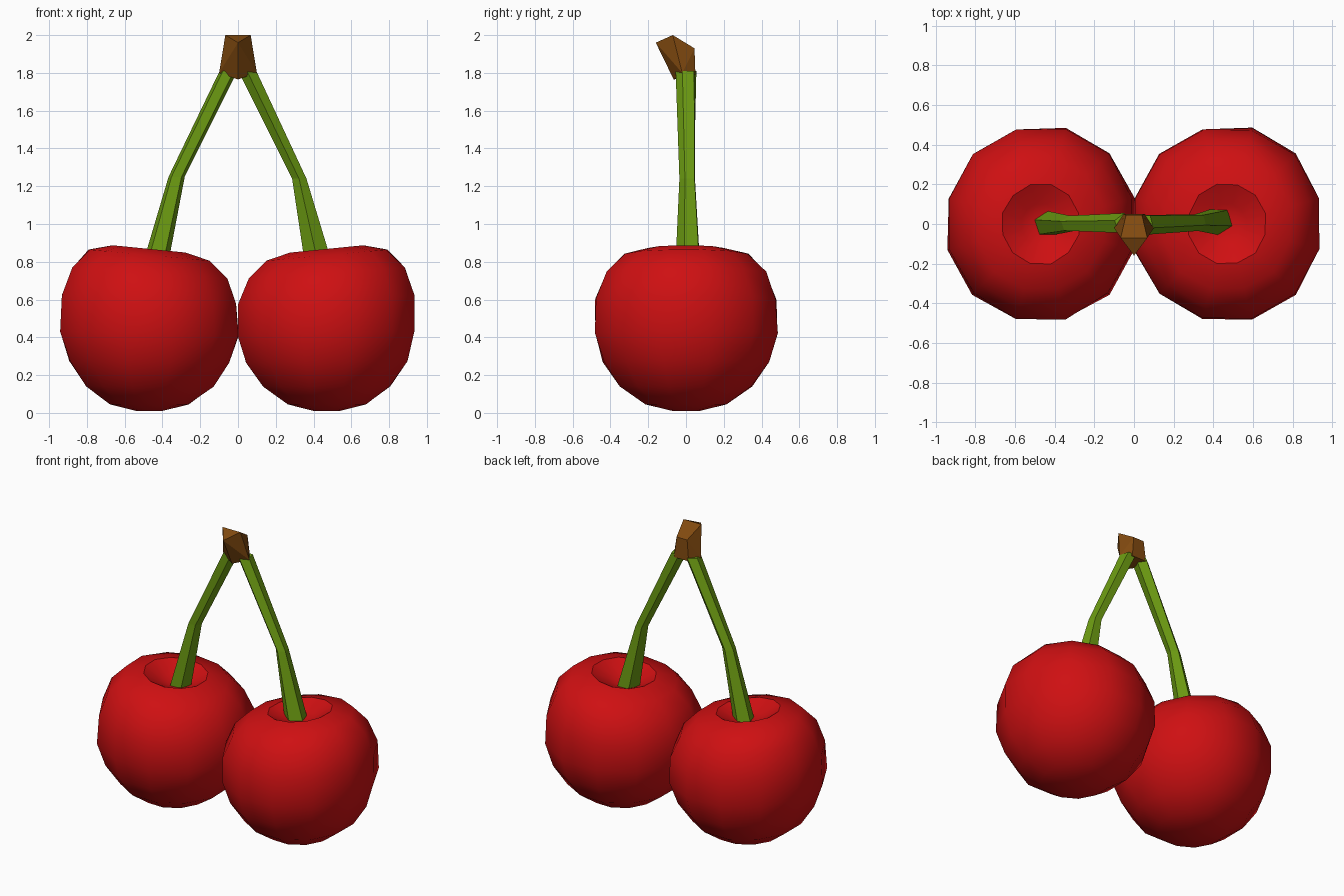
import bpy
import bmesh
import random
from math import cos, sin, tau, radians
from mathutils import Vector

if "Cube" in bpy.data.objects:
    bpy.data.objects.remove(bpy.data.objects["Cube"])

random.seed(4)


def material(name, rgb):
    mat = bpy.data.materials.new(name)
    mat.use_nodes = True
    mat.diffuse_color = (*rgb, 1)
    mat.node_tree.nodes["Principled BSDF"].inputs["Base Color"].default_value = (*rgb, 1)
    return mat


RED = material("cherry red", (0.62, 0.005, 0.006))
GREEN = material("stem green", (0.15, 0.33, 0.006))
BROWN = material("bark brown", (0.22, 0.068, 0.005))


def finish(bm, name, mat, smooth_angle=0):
    bmesh.ops.recalc_face_normals(bm, faces=bm.faces)
    mesh = bpy.data.meshes.new(name)
    bm.to_mesh(mesh)
    bm.free()
    mesh.materials.append(mat)
    obj = bpy.data.objects.new(name, mesh)
    bpy.context.collection.objects.link(obj)
    if smooth_angle:
        bpy.ops.object.select_all(action="DESELECT")
        obj.select_set(True)
        bpy.context.view_layer.objects.active = obj
        bpy.ops.object.shade_smooth_by_angle(angle=radians(smooth_angle))
    return obj


def loft(rings):
    """Closed skin over a list of rings with equal point counts."""
    bm = bmesh.new()
    loops = [[bm.verts.new(p) for p in ring] for ring in rings]
    n = len(loops[0])
    for a, b in zip(loops, loops[1:]):
        for i in range(n):
            j = (i + 1) % n
            bm.faces.new((a[i], a[j], b[j], b[i]))
    bm.faces.new(loops[0])
    bm.faces.new(loops[-1])
    return bm


# Fruit: revolved profile with a dimple, shoulder leaning up on the outer side
PROFILE = [(0.05, 0.80), (0.10, 0.815), (0.20, 0.868), (0.33, 0.835),
           (0.425, 0.74), (0.482, 0.60), (0.486, 0.42), (0.44, 0.27),
           (0.35, 0.14), (0.215, 0.045), (0.07, 0.01)]
SIDES = 12


def cherry(name, side):
    rings = []
    for r, z in PROFILE:
        ring = []
        for i in range(SIDES):
            a = tau * (i + 0.5) / SIDES
            wobble = r * random.uniform(0.985, 1.01)
            out = wobble * cos(a)
            lean = 0.1 * out * (z / 0.87) ** 2
            ring.append((side * (0.47 + out), 1.03 * wobble * sin(a), z + lean))
        rings.append(ring)
    finish(loft(rings), name, RED, 40)


cherry("right_cherry", -1)
cherry("left_cherry", 1)


# Stems: five-sided tubes, bent halfway up; each station is x, y, z, half widths
def stem(name, stations, phase):
    rings = []
    for x, y, z, wx, wy in stations:
        ring = []
        for i in range(5):
            a = tau * i / 5 + phase
            ring.append((x + wx * cos(a), y + wy * sin(a), z))
        rings.append(ring)
    finish(loft(rings), name, GREEN)


stem("right_stem", [(-0.435, 0.0, 0.80, 0.07, 0.065),
                    (-0.325, 0.0, 1.25, 0.045, 0.042),
                    (-0.05, 0.0, 1.81, 0.05, 0.055)], 0.3)
stem("left_stem", [(0.425, 0.015, 0.80, 0.075, 0.07),
                   (0.325, 0.01, 1.24, 0.04, 0.045),
                   (0.05, 0.0, 1.81, 0.05, 0.055)], 0.9)

# Woody cap joining the stems: faceted hull, tipped toward the front
bm = bmesh.new()
corners = [(0.0, -0.065, 1.765), (0.0, -0.16, 1.96)]
for s in (-1, 1):
    corners += [(s * 0.1, -0.02, 1.80), (s * 0.055, 0.05, 1.79),
                (s * 0.067, -0.07, 2.0), (s * 0.04, 0.045, 1.93)]
for c in corners:
    bm.verts.new(Vector(c))
bmesh.ops.convex_hull(bm, input=bm.verts)
finish(bm, "stem_cap", BROWN)
